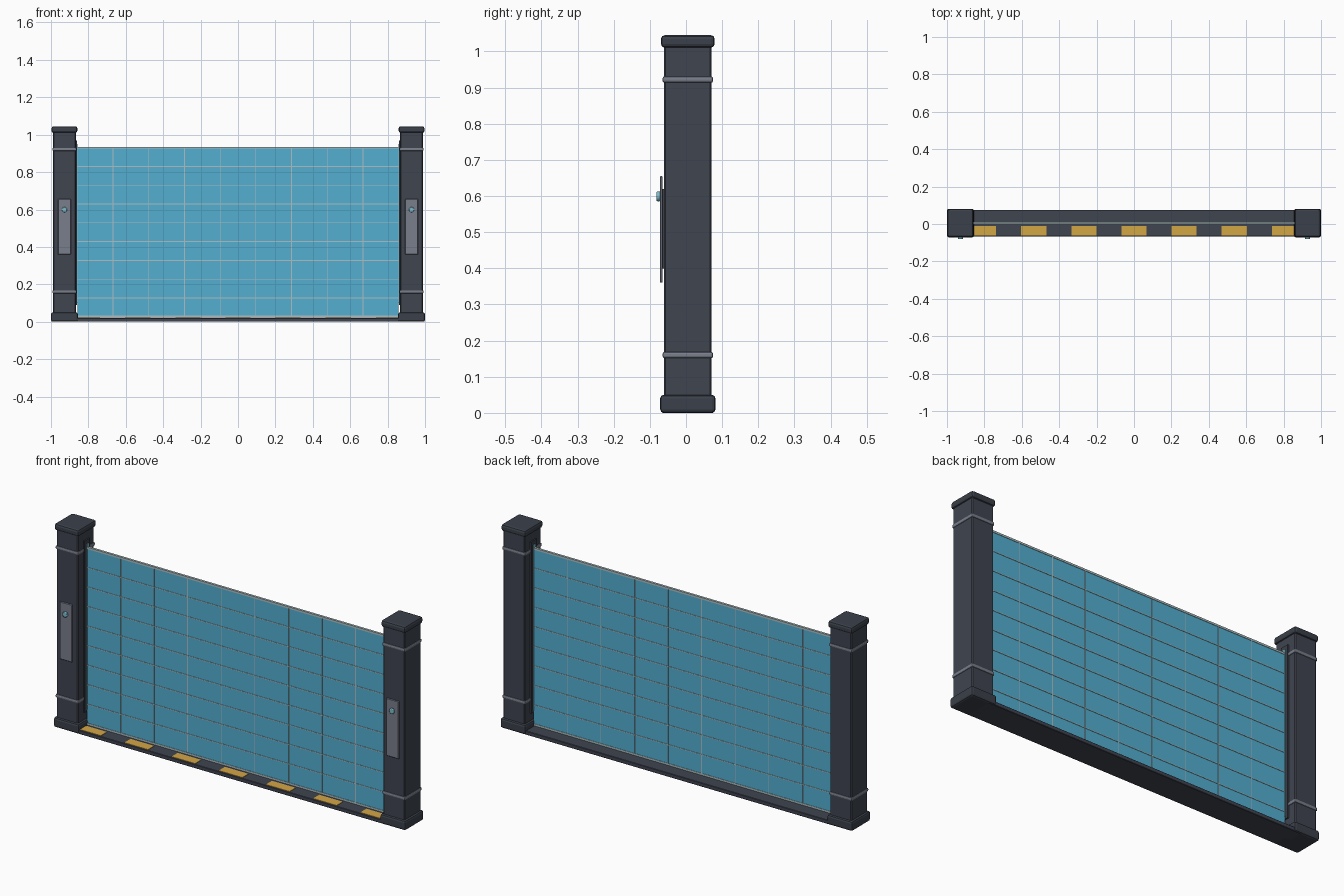
import bpy

cube = bpy.data.objects.get("Cube")
if cube:
    bpy.data.objects.remove(cube, do_unlink=True)


def material(name, r, g, b):
    m = bpy.data.materials.new(name)
    m.use_nodes = True
    m.diffuse_color = (r, g, b, 1)
    m.node_tree.nodes["Principled BSDF"].inputs["Base Color"].default_value = (r, g, b, 1)
    return m


CHARCOAL = material("charcoal metal", 0.05, 0.058, 0.08)
TRIM = material("dark trim", 0.043, 0.051, 0.068)
STEEL = material("grey steel", 0.19, 0.21, 0.26)
TEAL = material("teal panel", 0.088, 0.43, 0.64)
WIRE = material("pale grid", 0.42, 0.52, 0.54)
GLOW = material("pale teal lamp", 0.2, 0.5, 0.6)
YELLOW = material("warning yellow", 0.65, 0.38, 0.06)

YC = 0.005          # depth of the gate centre line
POST_X = 0.928
SPAN = 0.859        # half width of the panel
BOTTOM, TOP = 0.027, 0.93


def finish(obj, name, mat, bevel=0, segments=1):
    obj.name = name
    obj.data.materials.append(mat)
    if bevel:
        mod = obj.modifiers.new("Bevel", "BEVEL")
        mod.width = bevel
        mod.segments = segments
    return obj


def box(name, mat, x, y, z0, z1, half_x, half_y, bevel=0, segments=1):
    bpy.ops.mesh.primitive_cube_add(size=2, location=(x, y, (z0 + z1) / 2))
    obj = bpy.context.object
    obj.scale = (half_x, half_y, (z1 - z0) / 2)
    bpy.ops.object.transform_apply(location=False, rotation=False, scale=True)
    return finish(obj, name, mat, bevel, segments)


# Posts with caps, bands, emitter rails and control plates
for side, label in ((-1, "right"), (1, "left")):
    x = side * POST_X
    box(label + "_post_shaft", CHARCOAL, x, YC, 0.03, 1.02, 0.061, 0.066, 0.004)
    box(label + "_post_base", TRIM, x, YC, 0, 0.05, 0.072, 0.0765, 0.01, 2)
    box(label + "_post_cap", TRIM, x, YC, 1.01, 1.045, 0.069, 0.0745, 0.011, 2)
    for z, place in ((0.16, "lower"), (0.922, "upper")):
        box(f"{label}_{place}_band", STEEL, x, YC, z - 0.009, z + 0.009,
            0.065, 0.07, 0.006, 2)
    box(label + "_emitter_rail", TRIM, side * 0.864, YC, 0.09, 0.97, 0.004, 0.022)
    box(label + "_emitter_strip", GLOW, side * 0.861, YC, 0.1, 0.95, 0.004, 0.008)
    box(label + "_control_plate", STEEL, x, YC - 0.0735, 0.36, 0.655, 0.035, 0.004, 0.002)
    box(label + "_plate_mount", TRIM, x, YC - 0.068, 0.4, 0.62, 0.02, 0.004)
    bpy.ops.mesh.primitive_cylinder_add(
        vertices=20, radius=0.014, depth=0.01,
        location=(x, YC - 0.0815, 0.599), rotation=(1.5708, 0, 0))
    finish(bpy.context.object, label + "_indicator_lamp", GLOW, 0.003, 2)
    bpy.ops.object.shade_smooth_by_angle()

# Ground sill with warning blocks along the front
box("ground_sill", CHARCOAL, 0, YC, 0, 0.02, 0.9, 0.071, 0.002)
for i in range(-3, 4):
    box("warning_block", YELLOW, i * 0.268, -0.036, 0.018, 0.022, 0.067, 0.025)

# Barrier panel with a grid of thin bars
box("barrier_panel", TEAL, 0, YC, BOTTOM, TOP, SPAN, 0.004)
ROWS = COLUMNS = 9
for i in range(ROWS + 1):
    z = BOTTOM + (TOP - BOTTOM) * i / ROWS
    half = 0.005 if i in (0, ROWS) else 0.002
    box("horizontal_bar", WIRE, 0, YC, z - half, z + half, SPAN, 0.006)
for i in range(1, COLUMNS):
    x = SPAN * (2 * i / COLUMNS - 1)
    box("vertical_bar", WIRE, x, YC, BOTTOM, TOP, 0.0017, 0.0055)
